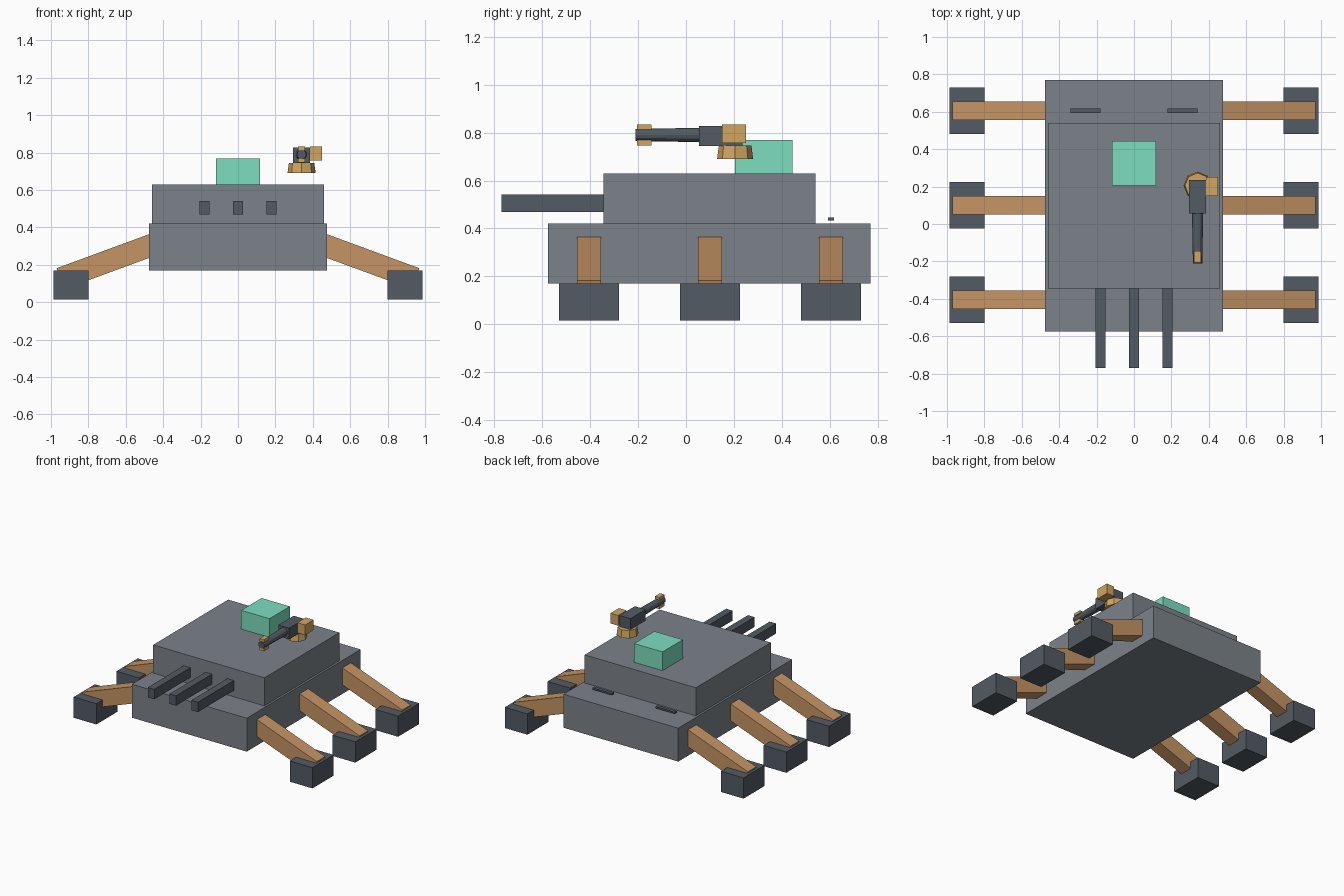
import bpy, bmesh, math
from mathutils import Matrix

if "Cube" in bpy.data.objects:
    bpy.data.objects.remove(bpy.data.objects["Cube"])


def material(name, rgb):
    m = bpy.data.materials.new(name)
    m.diffuse_color = (*rgb, 1)
    m.use_nodes = True
    m.node_tree.nodes["Principled BSDF"].inputs["Base Color"].default_value = m.diffuse_color
    return m


DARK = material("dark_steel", (0.085, 0.105, 0.125))
HULL = material("hull_grey", (0.2, 0.225, 0.255))
RUST = material("copper", (0.56, 0.3, 0.13))
GOLD = material("gold", (0.64, 0.38, 0.12))
MINT = material("mint", (0.2, 0.73, 0.52))


def finish(name, bm, mat):
    bmesh.ops.recalc_face_normals(bm, faces=bm.faces)
    me = bpy.data.meshes.new(name)
    bm.to_mesh(me)
    bm.free()
    me.materials.append(mat)
    ob = bpy.data.objects.new(name, me)
    bpy.context.collection.objects.link(ob)
    return ob


def box(name, x, y, z, mat):
    """Box from (min, max) ranges on each axis."""
    bm = bmesh.new()
    size = [r[1] - r[0] for r in (x, y, z)]
    mid = [(r[1] + r[0]) / 2 for r in (x, y, z)]
    bmesh.ops.create_cube(bm, size=1, matrix=Matrix.Translation(mid) @ Matrix.Diagonal((*size, 1)))
    return finish(name, bm, mat)


def prism(name, profile, y0, y1, mat):
    """Extrude an x-z profile along y."""
    bm = bmesh.new()
    face = bm.faces.new([bm.verts.new((x, y0, z)) for x, z in profile])
    ext = bmesh.ops.extrude_face_region(bm, geom=[face])
    bmesh.ops.translate(bm, vec=(0, y1 - y0, 0), verts=[v for v in ext["geom"] if isinstance(v, bmesh.types.BMVert)])
    return finish(name, bm, mat)


def cone(name, centre, r1, r2, depth, sides, mat, along_y=False):
    bm = bmesh.new()
    rot = Matrix.Rotation(math.radians(90), 4, 'X') if along_y else Matrix()
    bmesh.ops.create_cone(bm, cap_ends=True, segments=sides, radius1=r1, radius2=r2,
                          depth=depth, matrix=Matrix.Translation(centre) @ rot)
    return finish(name, bm, mat)


# Hull, upper casemate and rear cabin
box("lower_hull", (-0.475, 0.475), (-0.575, 0.77), (0.17, 0.42), HULL)
box("upper_hull", (-0.46, 0.46), (-0.345, 0.54), (0.415, 0.63), HULL)
box("roof_block", (-0.117, 0.117), (0.205, 0.445), (0.625, 0.77), MINT)

# Three front cannons
for i, x in enumerate((-0.18, 0, 0.18)):
    box(f"front_cannon_{i + 1}", (x - 0.027, x + 0.027), (-0.77, -0.33), (0.468, 0.542), DARK)

# Six legs with block feet, rear deck vents
for s, side in ((-1, "left"), (1, "right")):
    for i, y in enumerate((-0.405, 0.1, 0.605)):
        leg = [(0.44, 0.377), (0.97, 0.182), (0.93, 0.07), (0.44, 0.25)]
        prism(f"leg_{side}_{i + 1}", [(s * x, z) for x, z in leg], y - 0.05, y + 0.05, RUST)
        fx = sorted((s * 0.8, s * 0.987))
        box(f"foot_{side}_{i + 1}", fx, (y - 0.125, y + 0.125), (0.015, 0.17), DARK)
    cx = s * 0.26
    box(f"deck_vent_{side}", (cx - 0.08, cx + 0.08), (0.593, 0.618), (0.433, 0.445), DARK)

# Roof machine gun
GX = 0.34
cone("gun_mount", (GX, 0.205, 0.718), 0.075, 0.068, 0.055, 8, GOLD)
box("gun_receiver", (GX - 0.045, GX + 0.045), (0.055, 0.235), (0.745, 0.828), DARK)
box("ammo_box", (0.385, 0.45), (0.15, 0.25), (0.757, 0.833), GOLD)
cone("gun_barrel", (GX, -0.075, 0.79), 0.03, 0.025, 0.27, 12, DARK, along_y=True)
for name, z in (("muzzle_sight_top", (0.812, 0.833)), ("muzzle_sight_bottom", (0.747, 0.77))):
    box(name, (GX - 0.018, GX + 0.018), (-0.205, -0.145), z, GOLD)
